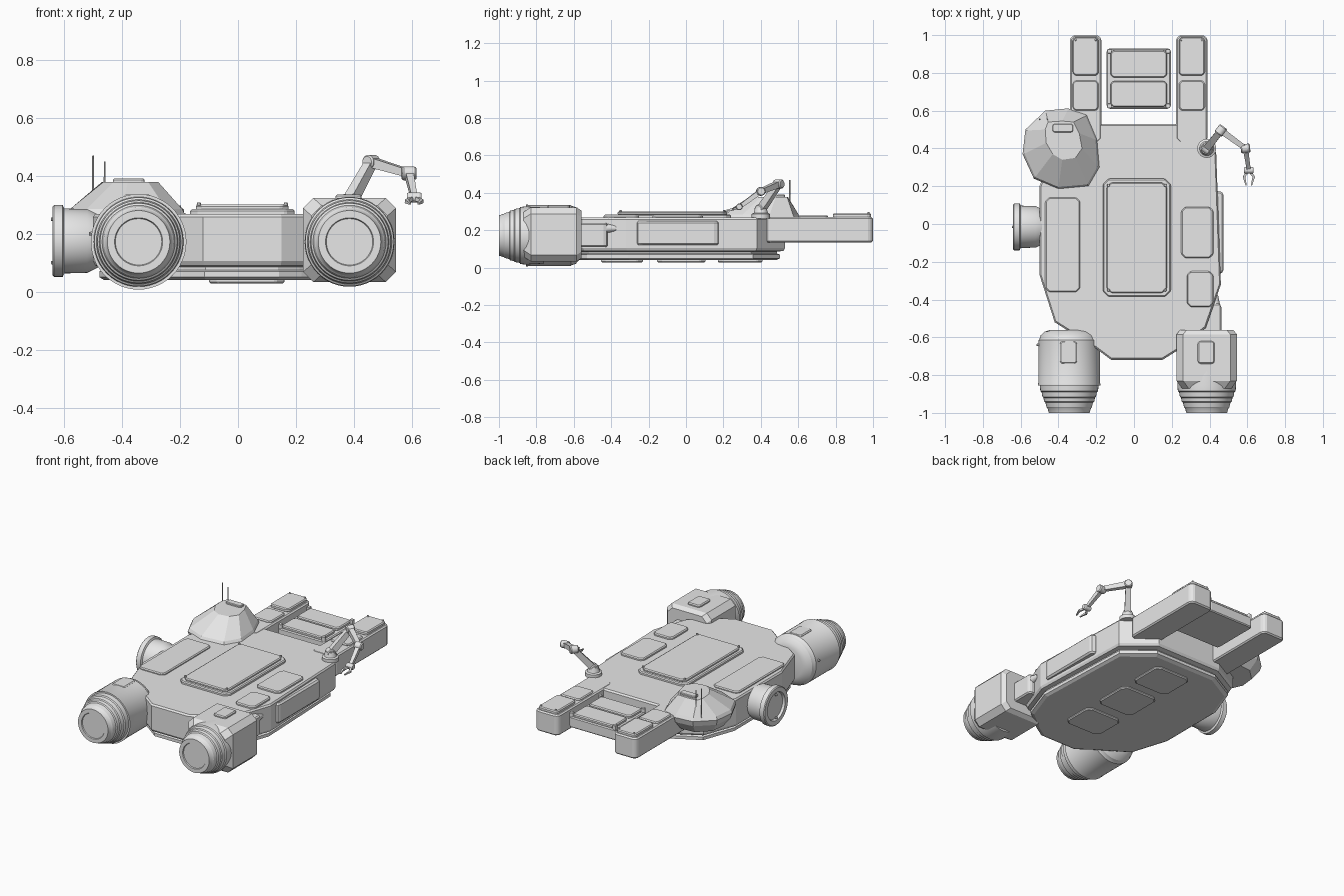
import bpy, bmesh, math
from mathutils import Vector, Matrix

cube = bpy.data.objects.get("Cube")
if cube:
    bpy.data.objects.remove(cube, do_unlink=True)

grey = bpy.data.materials.new("plain grey")
grey.use_nodes = True
grey.diffuse_color = (0.8, 0.8, 0.8, 1)
grey.node_tree.nodes["Principled BSDF"].inputs["Base Color"].default_value = (0.8, 0.8, 0.8, 1)


def finish(name, bm, smooth=False, bevel=0):
    bmesh.ops.recalc_face_normals(bm, faces=bm.faces)
    mesh = bpy.data.meshes.new(name)
    bm.to_mesh(mesh)
    bm.free()
    mesh.materials.append(grey)
    ob = bpy.data.objects.new(name, mesh)
    bpy.context.collection.objects.link(ob)
    if bevel:
        mod = ob.modifiers.new("edge bevel", 'BEVEL')
        mod.width = bevel
        mod.segments = 1
        mod.limit_method = 'ANGLE'
    if smooth:
        bpy.ops.object.select_all(action='DESELECT')
        ob.select_set(True)
        bpy.context.view_layer.objects.active = ob
        bpy.ops.object.shade_smooth_by_angle(angle=math.radians(30))
    return ob


def loft(name, rings, smooth=False, bevel=0):
    """Skin equal-length closed rings of points and cap both ends."""
    bm = bmesh.new()
    loops = [[bm.verts.new(p) for p in ring] for ring in rings]
    n = len(loops[0])
    for a, b in zip(loops, loops[1:]):
        for i in range(n):
            j = (i + 1) % n
            bm.faces.new((a[i], a[j], b[j], b[i]))
    bm.faces.new(loops[0][::-1])
    bm.faces.new(loops[-1])
    return finish(name, bm, smooth, bevel)


def slab(name, x0, x1, y0, y1, z0, z1, cut=0.02, bevel=0.006):
    """Upright box with its vertical corners cut off."""
    o = [(x0 + cut, y0), (x1 - cut, y0), (x1, y0 + cut), (x1, y1 - cut),
         (x1 - cut, y1), (x0 + cut, y1), (x0, y1 - cut), (x0, y0 + cut)]
    return loft(name, [[(x, y, z) for x, y in o] for z in (z0, z1)], bevel=bevel)


def lathe(name, profile, origin, axis, sides=48):
    """Turn (distance, radius) pairs around an axis."""
    rot = Vector((0, 0, 1)).rotation_difference(Vector(axis)).to_matrix()
    rings = []
    for d, r in profile:
        rings.append([Vector(origin) + rot @ Vector((r * math.cos(a), r * math.sin(a), d))
                      for a in (math.tau * i / sides for i in range(sides))])
    return loft(name, rings, smooth=True)


def link(name, a, b, w0, w1):
    """Square tapered bar between two points."""
    a, b = Vector(a), Vector(b)
    bm = bmesh.new()
    m = Matrix.Translation((a + b) / 2) @ (b - a).to_track_quat('Z', 'X').to_matrix().to_4x4()
    bmesh.ops.create_cone(bm, cap_ends=True, segments=4, radius1=w0 * 0.71, radius2=w1 * 0.71,
                          depth=(b - a).length, matrix=m @ Matrix.Rotation(math.pi / 4, 4, 'Z'))
    return finish(name, bm)


# Hull with a grooved, narrower keel plate
outline = [(-0.12, -0.72), (0.15, -0.72), (0.23, -0.67), (0.38, -0.55), (0.46, -0.32),
           (0.435, 0.38), (0.25, 0.53), (-0.22, 0.53), (-0.42, 0.42), (-0.5, 0.2),
           (-0.5, -0.27), (-0.42, -0.52), (-0.2, -0.66)]


def hull_ring(scale, z):
    return [(-0.02 + (x + 0.02) * scale, -0.09 + (y + 0.09) * scale, z) for x, y in outline]


loft("hull", [hull_ring(0.92, 0.04), hull_ring(0.955, 0.05), hull_ring(0.955, 0.07),
              hull_ring(0.93, 0.075), hull_ring(0.93, 0.085), hull_ring(0.985, 0.09),
              hull_ring(1, 0.105), hull_ring(1, 0.258), hull_ring(0.985, 0.268)])

# Deck plates
slab("main_hatch_base", -0.165, 0.195, -0.385, 0.24, 0.26, 0.285, 0.03)
slab("main_hatch_lid", -0.145, 0.175, -0.365, 0.22, 0.28, 0.3, 0.025)
slab("left_deck_plate", -0.47, -0.285, -0.36, 0.14, 0.26, 0.28)
slab("right_deck_plate", 0.25, 0.42, -0.18, 0.09, 0.26, 0.283)
slab("right_small_plate", 0.28, 0.42, -0.44, -0.25, 0.26, 0.283)
for x in (-0.135, 0.165):
    for y in (-0.35, 0.205):
        lathe("hatch_stud", [(0, 0.008), (0.01, 0.006)], (x, y, 0.298), (0, 0, 1), 8)

# Belly plates
for y0, y1 in ((-0.455, -0.23), (-0.155, 0.105), (0.17, 0.41)):
    slab("belly_plate", -0.1, 0.16, y0, y1, 0.028, 0.05, 0.03)

# Side panel and engine bracket
slab("side_panel", 0.4, 0.475, -0.265, 0.175, 0.12, 0.25, 0.015, 0.01)
slab("engine_bracket", 0.36, 0.462, -0.58, -0.42, 0.11, 0.24, 0.012, 0.008)
lathe("bracket_nozzle", [(0, 0.025), (0.05, 0.015)], (0.43, -0.425, 0.21), (0, 1, 0), 12)

# Rear cargo arms, with paired lids
for side, x0 in (("left", -0.34), ("right", 0.222)):
    slab(side + "_rear_arm", x0, x0 + 0.168, 0.43, 1.0, 0.135, 0.27, 0.02, 0.008)
    slab(side + "_rear_lid", x0 + 0.015, x0 + 0.153, 0.785, 0.99, 0.265, 0.29, 0.015)
    slab(side + "_front_lid", x0 + 0.015, x0 + 0.153, 0.6, 0.76, 0.265, 0.28, 0.015)
    for x in (x0 + 0.03, x0 + 0.138):
        lathe("lid_stud", [(0, 0.007), (0.012, 0.005)], (x, 0.975, 0.285), (0, 0, 1), 8)

# Cargo block between the arms
slab("cargo_block", -0.145, 0.195, 0.61, 0.93, 0.18, 0.25, 0.012)
for y0, y1 in ((0.62, 0.757), (0.775, 0.92)):
    slab("cargo_lid", -0.125, 0.175, y0, y1, 0.245, 0.268, 0.015)
for x in (-0.13, 0.18):
    for y in (0.625, 0.915):
        slab("cargo_corner", x - 0.012, x + 0.012, y - 0.012, y + 0.012, 0.24, 0.275, 0.004, 0.002)

# Front engines: stepped nozzles with a recessed disc
nozzle = [(0.295, 0.155), (0.325, 0.153), (0.33, 0.146), (0.355, 0.142), (0.36, 0.136),
          (0.38, 0.133), (0.385, 0.126), (0.41, 0.12), (0.415, 0.115), (0.44, 0.108),
          (0.44, 0.083), (0.434, 0.08)]
drum = [(0, 0.1), (0.01, 0.13), (0.03, 0.152), (0.05, 0.158), (0.055, 0.163), (0.28, 0.163),
        (0.285, 0.165), (0.295, 0.165)]
lathe("right_engine", drum + nozzle, (-0.343, -0.56, 0.172), (0, -1, 0))
lathe("left_engine_nozzle", [(0.2, 0.15)] + nozzle, (0.385, -0.56, 0.172), (0, -1, 0))


def casing_ring(y, s):
    h, w, c = 0.145 * s, 0.16 * s, 0.035
    pts = [(-w + c, -h), (w - c, -h), (w, -h + c), (w, h - c),
           (w - c, h), (-w + c, h), (-w, h - c), (-w, -h + c)]
    return [(0.385 + x, y, 0.178 + z) for x, z in pts]


loft("left_engine_casing", [casing_ring(-0.56, 0.88), casing_ring(-0.585, 1),
                            casing_ring(-0.83, 1), casing_ring(-0.87, 0.82)])
for x in (-0.347, 0.382):
    slab("engine_hatch", x - 0.045, x + 0.045, -0.74, -0.62, 0.3, 0.336, 0.01)
lathe("engine_stud", [(0, 0.008), (0.015, 0.006)], (-0.5, -0.64, 0.2), (-1, 0, 0), 8)

# Side docking port
lathe("docking_port", [(0, 0.09), (0.04, 0.11), (0.12, 0.112), (0.125, 0.124), (0.155, 0.124),
                       (0.16, 0.118), (0.16, 0.09), (0.145, 0.085)], (-0.48, -0.015, 0.175), (-1, 0, 0))
for s in (-1, 1):
    lathe("port_stud", [(0, 0.008), (0.012, 0.005)], (-0.634, -0.015, 0.175 + s * 0.075), (-1, 0, 0), 8)

# Faceted cockpit: wide brim, undercut below, small sloped crown
brim = [(-0.47, 0.6), (-0.35, 0.612), (-0.25, 0.58), (-0.195, 0.45), (-0.182, 0.3),
        (-0.24, 0.2), (-0.4, 0.185), (-0.53, 0.24), (-0.59, 0.37), (-0.575, 0.5)]
crown = [(-0.455, 0.54), (-0.38, 0.545), (-0.32, 0.54), (-0.29, 0.48), (-0.275, 0.4),
         (-0.31, 0.35), (-0.38, 0.34), (-0.43, 0.37), (-0.465, 0.43), (-0.47, 0.5)]


def brim_ring(s, z):
    return [(-0.385 + (x + 0.385) * s, 0.4 + (y - 0.4) * s, z) for x, y in brim]


loft("cockpit", [brim_ring(0.72, 0.17), brim_ring(0.95, 0.23), brim_ring(1, 0.265),
                 brim_ring(0.95, 0.285), [(x, y, 0.378) for x, y in crown]])
slab("cockpit_hatch", -0.432, -0.322, 0.485, 0.53, 0.37, 0.39, 0.008, 0.004)
for x, top in ((-0.5, 0.47), (-0.46, 0.45)):
    lathe("antenna", [(0, 0.004), (top - 0.28, 0.003)], (x, 0.555, 0.28), (0, 0, 1), 8)

# Jointed arm with a two-finger claw
base, elbow, knee, wrist = (0.385, 0.4, 0.31), (0.46, 0.495, 0.447), (0.59, 0.4, 0.408), (0.608, 0.285, 0.325)
lathe("arm_base", [(0, 0.05), (0.025, 0.05), (0.03, 0.038), (0.06, 0.03)], (0.385, 0.4, 0.262), (0, 0, 1), 24)
link("upper_arm", base, elbow, 0.04, 0.032)
link("fore_arm", elbow, knee, 0.034, 0.026)
link("wrist_arm", knee, wrist, 0.028, 0.02)
for point, r, axis in ((base, 0.028, (0.8, -0.6, 0)), (elbow, 0.025, (0.6, 0.8, 0)),
                       (knee, 0.024, (1, 0.1, 0)), (wrist, 0.018, (1, 0, 0))):
    p = Vector(point) - Vector(axis) * 0.025
    lathe("arm_joint", [(0, r * 0.8), (0.006, r), (0.044, r), (0.05, r * 0.8)], p, axis, 16)
for s in (-1, 1):
    mid = (0.608 + s * 0.026, 0.25, 0.312)
    link("claw_root", wrist, mid, 0.014, 0.012)
    link("claw_tip", mid, (0.608 + s * 0.014, 0.205, 0.303), 0.013, 0.006)
